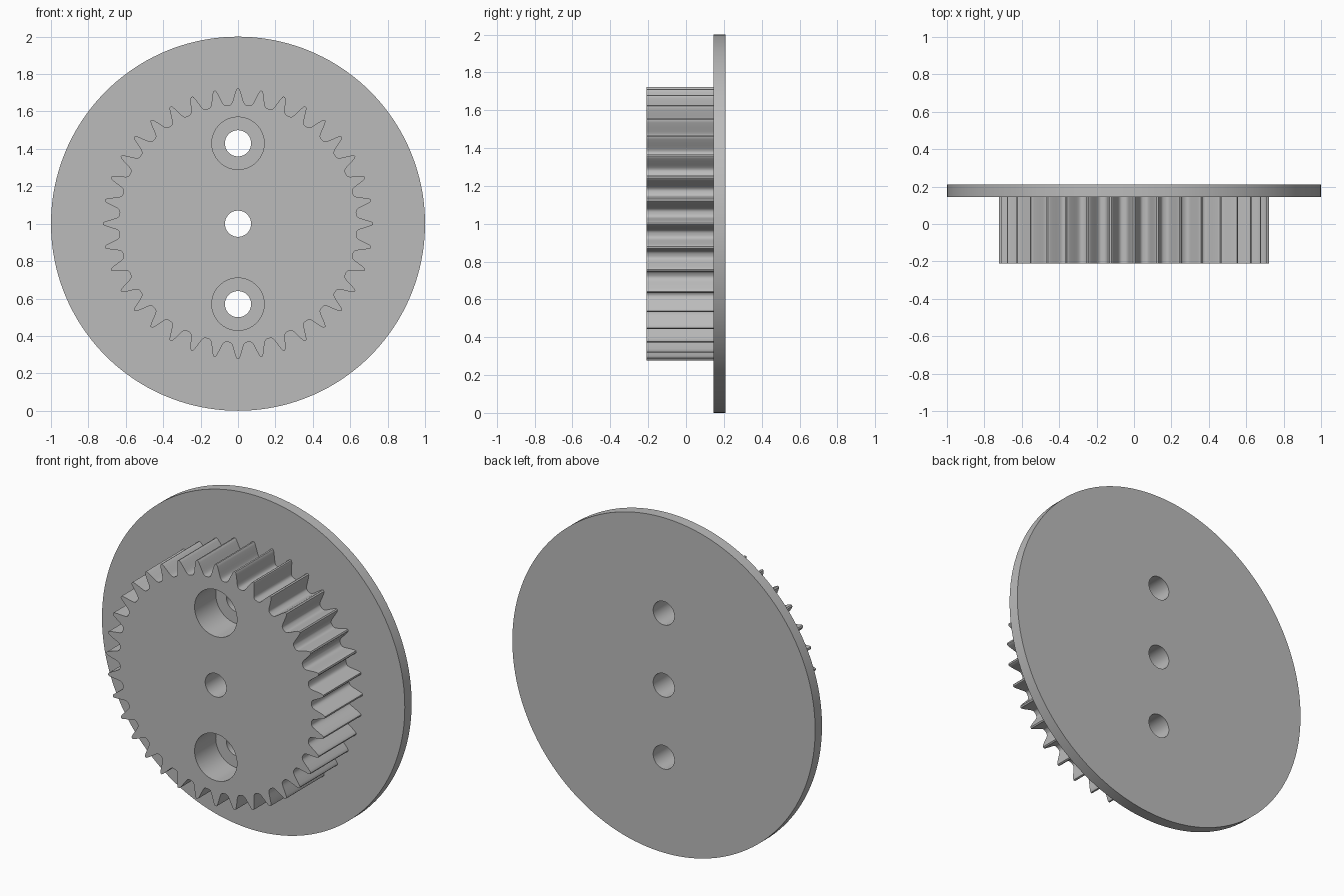
import bpy, bmesh, math
from math import sin, cos, radians

cube = bpy.data.objects.get("Cube")
if cube:
    bpy.data.objects.remove(cube, do_unlink=True)

grey = bpy.data.materials.new("plain grey")
grey.use_nodes = True
colour = (0.50, 0.50, 0.50, 1)
grey.diffuse_color = colour
grey.node_tree.nodes["Principled BSDF"].inputs["Base Color"].default_value = colour

FRONT, SEAT, JOIN, BACK = -0.21, -0.01, 0.145, 0.21   # depths along y
CENTRE_Z, BOLT_OFFSET = 1.0, 0.43


def prism(name, outline, y0, y1):
    """Extrude an (x, z) outline from y0 to y1."""
    bm = bmesh.new()
    face = bm.faces.new([bm.verts.new((x, y0, z)) for x, z in outline])
    grown = bmesh.ops.extrude_face_region(bm, geom=[face])
    moved = [v for v in grown["geom"] if isinstance(v, bmesh.types.BMVert)]
    bmesh.ops.translate(bm, verts=moved, vec=(0, y1 - y0, 0))
    bmesh.ops.recalc_face_normals(bm, faces=bm.faces)
    mesh = bpy.data.meshes.new(name)
    bm.to_mesh(mesh)
    bm.free()
    mesh.materials.append(grey)
    obj = bpy.data.objects.new(name, mesh)
    bpy.context.collection.objects.link(obj)
    return obj


def circle(radius, z, sides):
    steps = [2 * math.pi * i / sides for i in range(sides)]
    return [(radius * sin(a), z + radius * cos(a)) for a in steps]


def drill(obj, radius, z, y0, y1):
    """Cut a round hole along y and discard the cutter."""
    cutter = prism("hole_cutter", circle(radius, z, 64), y0, y1)
    cutter.hide_render = True
    mod = obj.modifiers.new("hole", "BOOLEAN")
    mod.operation, mod.solver, mod.object = "DIFFERENCE", "EXACT", cutter
    bpy.context.view_layer.objects.active = obj
    bpy.ops.object.modifier_apply(modifier=mod.name)
    bpy.data.objects.remove(cutter, do_unlink=True)


# Gear: half a tooth as (degrees from tip, radius), mirrored and repeated
TEETH = 36
half = [(0.35, 0.722), (0.7, 0.717), (1.0, 0.708), (1.5, 0.691), (2.0, 0.673),
        (2.4, 0.659), (2.8, 0.648), (3.3, 0.640), (3.9, 0.636), (4.6, 0.635)]
tooth = [(-a, r) for a, r in reversed(half)] + half
outline = []
for i in range(TEETH):
    for a, r in tooth:
        t = radians(a + i * 360 / TEETH)
        outline.append((r * sin(t), CENTRE_Z + r * cos(t)))
gear = prism("toothed_gear", outline, FRONT, JOIN)

# Backing flange
flange = prism("backing_flange", circle(1.0, CENTRE_Z, 160), JOIN, BACK)

# Centre bore and two bolt holes through both parts
for z in (CENTRE_Z, CENTRE_Z + BOLT_OFFSET, CENTRE_Z - BOLT_OFFSET):
    for part in (gear, flange):
        drill(part, 0.07, z, FRONT - 0.1, BACK + 0.1)

# Counterbores in the gear face
for side in (1, -1):
    drill(gear, 0.14, CENTRE_Z + side * BOLT_OFFSET, FRONT - 0.1, SEAT)

# Smooth curved walls, crisp rims
for part in (gear, flange):
    bpy.ops.object.select_all(action="DESELECT")
    part.select_set(True)
    bpy.context.view_layer.objects.active = part
    bpy.ops.object.shade_smooth_by_angle(angle=radians(30))
